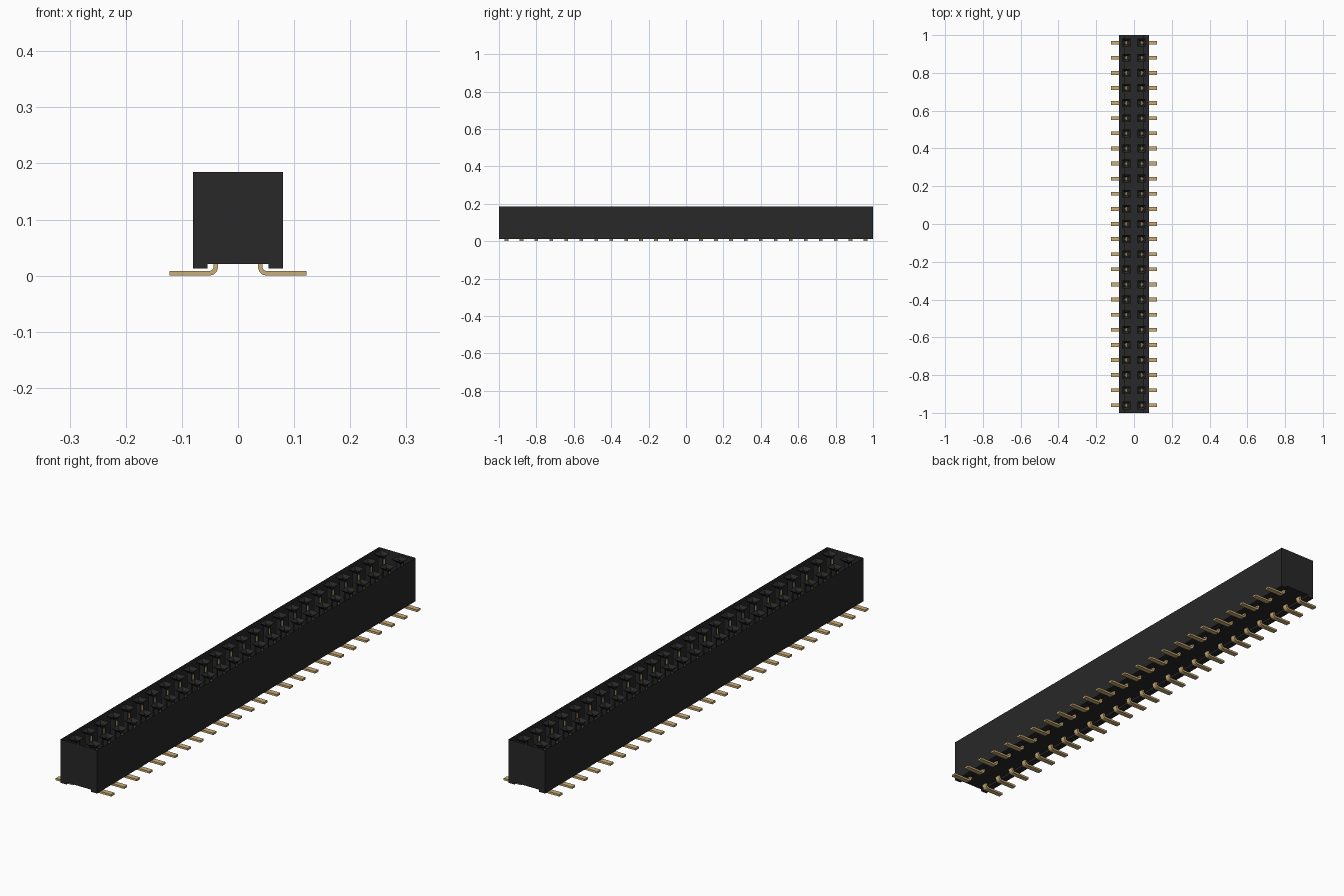
import bpy, bmesh

cube = bpy.data.objects.get("Cube")
if cube:
    bpy.data.objects.remove(cube)

COUNT, PITCH = 25, 0.08
TOP, FLOOR = 0.185, 0.021
HALF = COUNT * PITCH / 2
ROWS = [-HALF + (i + 0.5) * PITCH for i in range(COUNT)]


def material(name, rgb):
    m = bpy.data.materials.new(name)
    m.use_nodes = True
    m.diffuse_color = (*rgb, 1)
    m.node_tree.nodes["Principled BSDF"].inputs["Base Color"].default_value = (*rgb, 1)
    return m


black = material("black plastic", (0.021, 0.021, 0.021))
gold = material("gold plating", (0.6, 0.42, 0.18))


def finish(name, bm, mat):
    mesh = bpy.data.meshes.new(name)
    bm.to_mesh(mesh)
    bm.free()
    mesh.materials.append(mat)
    obj = bpy.data.objects.new(name, mesh)
    bpy.context.collection.objects.link(obj)


def sweep(bm, outline, y, width):
    """Extrude a closed x-z outline along y, centred on y."""
    a = [bm.verts.new((x, y - width / 2, z)) for x, z in outline]
    b = [bm.verts.new((x, y + width / 2, z)) for x, z in outline]
    bm.faces.new(a)
    bm.faces.new(b[::-1])
    n = len(a)
    for i in range(n):
        j = (i + 1) % n
        bm.faces.new((a[i], b[i], b[j], a[j]))


def square_tube(bm, x, y, sections):
    """Join square rings, given as (half width, height), into an open tube."""
    rings = [[bm.verts.new((x + sx * h, y + sy * h, z))
              for sx, sy in ((-1, -1), (1, -1), (1, 1), (-1, 1))] for h, z in sections]
    for lower, upper in zip(rings, rings[1:]):
        for i in range(4):
            j = (i + 1) % 4
            bm.faces.new((lower[i], lower[j], upper[j], upper[i]))


# Housing: open-topped shell with an arched underside
bm = bmesh.new()
half_outline = [(0.08, TOP), (0.08, 0.0125), (0.054, 0.0125), (0.054, FLOOR)]
sweep(bm, half_outline + [(-x, z) for x, z in reversed(half_outline)], 0, 2 * HALF)
bmesh.ops.recalc_face_normals(bm, faces=bm.faces)
lid = [f for f in bm.faces if f.normal.z > 0.9 and f.calc_center_median().z > 0.1]
bmesh.ops.delete(bm, geom=lid, context="FACES")
finish("housing", bm, black)

# Sockets: narrow square wells with flared mouths
well = [(0.01, FLOOR), (0.01, TOP - 0.012), (0.021, TOP)]
# Contacts: bent foot rising into the well, and slim blades set in its walls
leg = [(0.122, 0), (0.05, 0), (0.043, 0.002), (0.038, 0.007), (0.036, 0.013), (0.036, 0.06),
       (0.044, 0.06), (0.044, 0.014), (0.046, 0.01), (0.05, 0.008), (0.122, 0.008)]
blade = [(0.006, 0.05), (0.006, 0.165), (0.0108, 0.165), (0.0108, 0.05)]
for name, side in (("left", 1), ("right", -1)):
    sockets, contacts = bmesh.new(), bmesh.new()
    for y in ROWS:
        square_tube(sockets, side * PITCH / 2, y, well)
        sweep(contacts, [(side * x, z) for x, z in leg], y, 0.02)
        for d in (1, -1):
            sweep(contacts, [(side * PITCH / 2 + d * x, z) for x, z in blade], y, 0.008)
    bmesh.ops.recalc_face_normals(contacts, faces=contacts.faces)
    finish(name + "_sockets", sockets, black)
    finish(name + "_contacts", contacts, gold)
